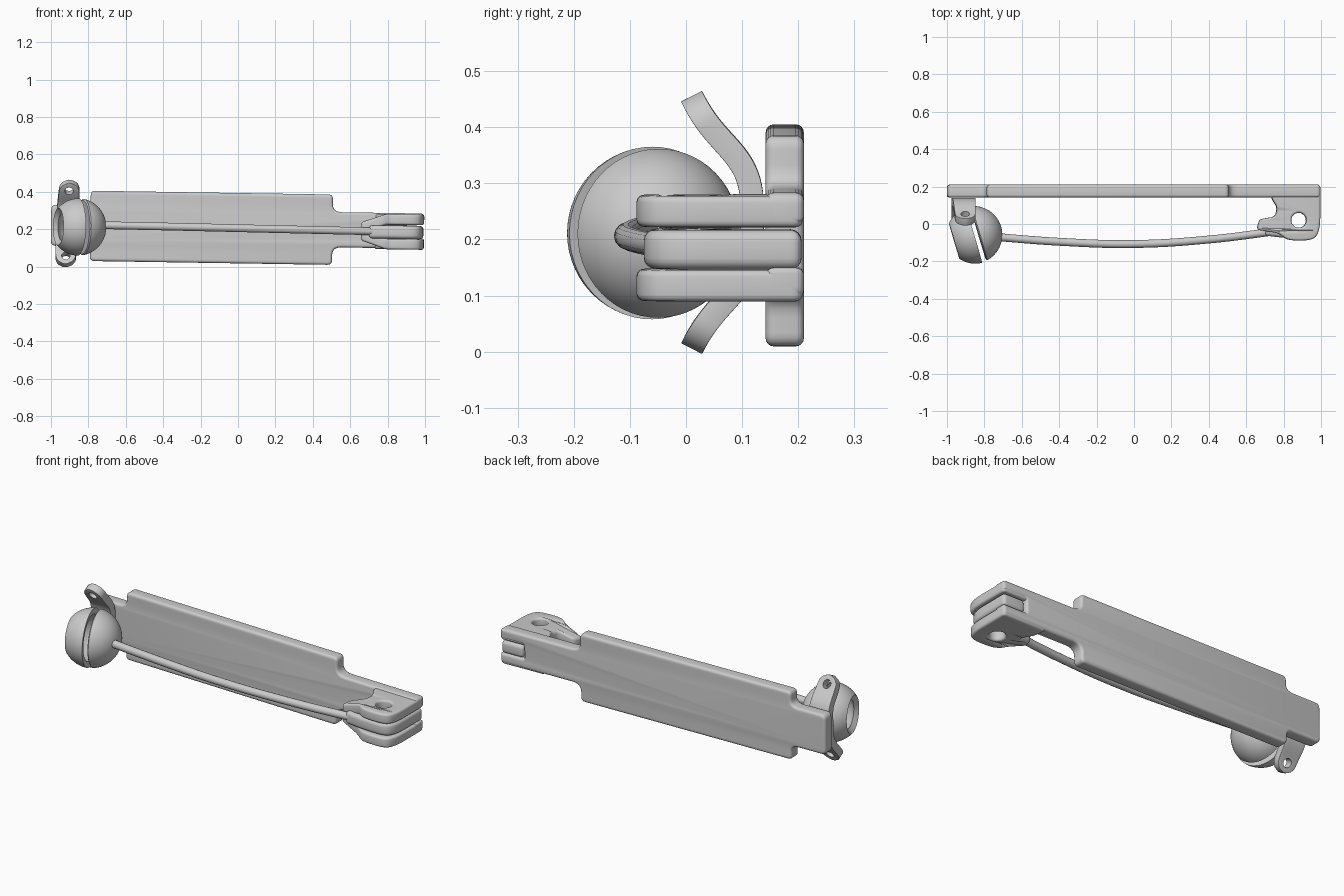
import bpy, bmesh, math
from mathutils import Matrix, Vector
from mathutils.geometry import interpolate_bezier

if "Cube" in bpy.data.objects:
    bpy.data.objects.remove(bpy.data.objects["Cube"])

# whole pin leans slightly about the y axis
TILT = Matrix.Translation((0, 0, 0.205)) @ Matrix.Rotation(math.radians(0.9), 4, 'Y')
COLL = bpy.context.scene.collection


def evaluated_mesh(ob):
    bpy.context.view_layer.update()
    dg = bpy.context.evaluated_depsgraph_get()
    return bpy.data.meshes.new_from_object(ob.evaluated_get(dg))


def finish(name, bm, matrix=Matrix(), angle=40):
    bmesh.ops.remove_doubles(bm, verts=bm.verts, dist=0.0002)
    bmesh.ops.transform(bm, matrix=TILT @ matrix, verts=bm.verts)
    bmesh.ops.recalc_face_normals(bm, faces=bm.faces)
    me = bpy.data.meshes.new(name)
    bm.to_mesh(me)
    bm.free()
    ob = bpy.data.objects.new(name, me)
    COLL.objects.link(ob)
    bpy.ops.object.select_all(action='DESELECT')
    ob.select_set(True)
    bpy.context.view_layer.objects.active = ob
    bpy.ops.object.shade_smooth_by_angle(angle=math.radians(angle))
    return ob


def rounded(corners):
    """corners are (x, y, radius)"""
    pts, n = [], len(corners)
    for i, (x, y, r) in enumerate(corners):
        p = Vector((x, y))
        a = Vector(corners[i - 1][:2]) - p
        b = Vector(corners[(i + 1) % n][:2]) - p
        a = p + a.normalized() * min(r, a.length * 0.45)
        b = p + b.normalized() * min(r, b.length * 0.45)
        for k in range(6):
            t = k / 5
            pts.append(a * (1 - t) ** 2 + p * 2 * t * (1 - t) + b * t * t)
    return pts


def circle(x, y, r, n=28):
    return [Vector((x + r * math.cos(2 * math.pi * k / n),
                    y + r * math.sin(2 * math.pi * k / n))) for k in range(n)]


def curve_bmesh(cu):
    ob = bpy.data.objects.new("temp", cu)
    COLL.objects.link(ob)
    me = evaluated_mesh(ob)
    bm = bmesh.new()
    bm.from_mesh(me)
    bpy.data.objects.remove(ob)
    return bm


def slab(outlines, half, bevel):
    """flat plate with holes and softened rims, centred on z = 0"""
    cu = bpy.data.curves.new("temp", 'CURVE')
    cu.dimensions, cu.fill_mode = '2D', 'BOTH'
    cu.extrude, cu.bevel_depth, cu.offset = half - bevel, bevel, -bevel
    cu.bevel_resolution = 3
    for pts in outlines:
        sp = cu.splines.new('POLY')
        sp.points.add(len(pts) - 1)
        for q, p in zip(sp.points, pts):
            q.co = (p.x, p.y, 0, 1)
        sp.use_cyclic_u = True
    return curve_bmesh(cu)


# back plate with narrow tabs and a slot for the knuckle
upper = [(-1, 0.11, 0.03), (-0.79, 0.11, 0.04), (-0.79, 0.188, 0.025), (0.505, 0.188, 0.025),
         (0.505, 0.094, 0.05), (0.995, 0.094, 0.02), (0.995, 0.04, 0.01), (0.85, 0.04, 0.01)]
lower = [(x, -z, r) for x, z, r in reversed(upper)]
bm = slab([rounded(upper + lower)], 0.034, 0.014)
finish("back_plate", bm, Matrix.Translation((0, 0.176, 0)) @ Matrix.Rotation(math.pi / 2, 4, 'X'))

# hinge cheeks, their front noses pinched towards the needle
cheek = [(0.73, 0.205, 0.01), (0.735, 0.135, 0.02), (0.765, 0.09, 0.02), (0.755, 0.04, 0.02),
         (0.67, 0.025, 0.02), (0.655, -0.03, 0.02), (0.775, -0.05, 0.03), (0.82, -0.088, 0.05),
         (0.965, -0.088, 0.07), (0.995, -0.02, 0.06), (0.995, 0.208, 0.02)]
for side, label in ((1, "upper"), (-1, "lower")):
    bm = slab([rounded(cheek), circle(0.88, 0.02, 0.04)], 0.028, 0.012)
    for v in bm.verts:
        v.co.z += side * 0.066
        if v.co.x < 0.79 and v.co.y < 0.08:
            v.co.z -= side * 0.045 * min(1, (0.79 - v.co.x) / 0.13)
    finish(label + "_hinge_cheek", bm, Matrix.Translation((0, 0, -0.006)))

# needle knuckle between the cheeks
knuckle = [(0.70, -0.062, 0.02), (0.80, -0.074, 0.04), (0.95, -0.076, 0.06), (0.99, -0.02, 0.06),
           (0.992, 0.206, 0.02), (0.86, 0.206, 0.02), (0.85, 0.08, 0.04), (0.79, 0.01, 0.04),
           (0.70, -0.02, 0.01)]
bm = slab([rounded(knuckle), circle(0.88, 0.02, 0.042)], 0.035, 0.02)
finish("needle_knuckle", bm, Matrix.Translation((0, 0, -0.008)))

# gently bowed needle
cu = bpy.data.curves.new("temp", 'CURVE')
cu.dimensions, cu.bevel_depth, cu.bevel_resolution = '3D', 0.021, 5
cu.use_fill_caps = True
sp = cu.splines.new('BEZIER')
path = [(-0.78, -0.066, 0.005), (-0.4, -0.095, 0.003), (0, -0.107, 0.0),
        (0.4, -0.083, -0.003), (0.79, -0.035, -0.006)]
sp.bezier_points.add(len(path) - 1)
for q, p in zip(sp.bezier_points, path):
    q.co = p
    q.handle_left_type = q.handle_right_type = 'AUTO'
finish("needle", curve_bmesh(cu))


# split locking ball, lathed about a slanted axis
def lathe(name, profile, centre):
    bm = bmesh.new()
    vs = [bm.verts.new((t, r, 0)) for t, r in profile]
    es = [bm.edges.new((vs[i], vs[(i + 1) % len(vs)])) for i in range(len(vs))]
    bmesh.ops.spin(bm, geom=vs + es, cent=(0, 0, 0), axis=(1, 0, 0),
                   angle=2 * math.pi, steps=56, use_merge=True)
    bmesh.ops.dissolve_degenerate(bm, edges=bm.edges, dist=0.0002)
    finish(name, bm, Matrix.Translation(centre) @ Matrix.Rotation(math.radians(16.5), 4, 'Z'))


def arc(r, t0, t1, n=18):
    a0, a1 = math.acos(t0 / r), math.acos(t1 / r)
    return [(r * math.cos(a0 + (a1 - a0) * k / n), r * math.sin(a0 + (a1 - a0) * k / n))
            for k in range(n + 1)]


R = 0.154
lathe("ball_front_cap", [(0.026, 0.0)] + [(0.026, 0.144)] + arc(R, 0.032, R), (-0.858, -0.058, -0.007))
lathe("ball_rear_shell", arc(R, -0.008, -0.118) + arc(0.122, -0.098, -0.012), (-0.848, -0.058, -0.007))

# saddle strip behind the ball ending in two flared ears
half = interpolate_bezier(Vector((0.117, 0, 0)), Vector((0.127, 0.13, 0)),
                          Vector((0.06, 0.12, 0)), Vector((0.01, 0.225, 0)), 26)
bm = bmesh.new()
rows = []
total = sum((half[i + 1] - half[i]).length for i in range(25))
for side in (-1, 1):
    s = 0
    for i, p in enumerate(half):
        if i:
            s += (p - half[i - 1]).length
        d = max(total - s, 0.0)
        w = 0.064 - 0.012 * s / total
        if d < w:
            w *= math.sqrt(max(0.03, 1 - (1 - d / w) ** 2))
        cx = -0.912 + side * 0.008 * s / total
        rows.append((side * p.y + 0.011, p.x, cx, w))
rows = rows[25:0:-1] + rows[26:]
grid = [[bm.verts.new((cx + w * (k / 3 - 1), y, z)) for k in range(7)] for z, y, cx, w in rows]
for a, b in zip(grid, grid[1:]):
    for k in range(6):
        bm.faces.new((a[k], a[k + 1], b[k + 1], b[k]))
me = bpy.data.meshes.new("temp")
bm.to_mesh(me)
bm.free()
strip = bpy.data.objects.new("temp", me)
COLL.objects.link(strip)
sol = strip.modifiers.new("thick", 'SOLIDIFY')
sol.thickness, sol.offset = 0.042, 0
bev = strip.modifiers.new("soft", 'BEVEL')
bev.width, bev.segments, bev.limit_method, bev.angle_limit = 0.01, 3, 'ANGLE', math.radians(50)
cutters = []
for side in (-1, 1):
    cb = bmesh.new()
    bmesh.ops.create_cone(cb, cap_ends=True, segments=24, radius1=0.023, radius2=0.023, depth=0.1)
    rot = Vector((0, 0.88, side * 0.47)).to_track_quat('Z', 'Y').to_matrix().to_4x4()
    bmesh.ops.transform(cb, verts=cb.verts, matrix=Matrix.Translation(
        (-0.912 + side * 0.006, 0.034, side * 0.182 + 0.011)) @ rot)
    cm = bpy.data.meshes.new("ear_hole_cutter")
    cb.to_mesh(cm)
    cb.free()
    c = bpy.data.objects.new("ear_hole_cutter", cm)
    c.hide_render = True
    COLL.objects.link(c)
    m = strip.modifiers.new("hole", 'BOOLEAN')
    m.object, m.operation, m.solver = c, 'DIFFERENCE', 'EXACT'
    cutters.append(c)
bm = bmesh.new()
bm.from_mesh(evaluated_mesh(strip))
finish("clasp_ears", bm)
for ob in [strip] + cutters:
    bpy.data.objects.remove(ob)
